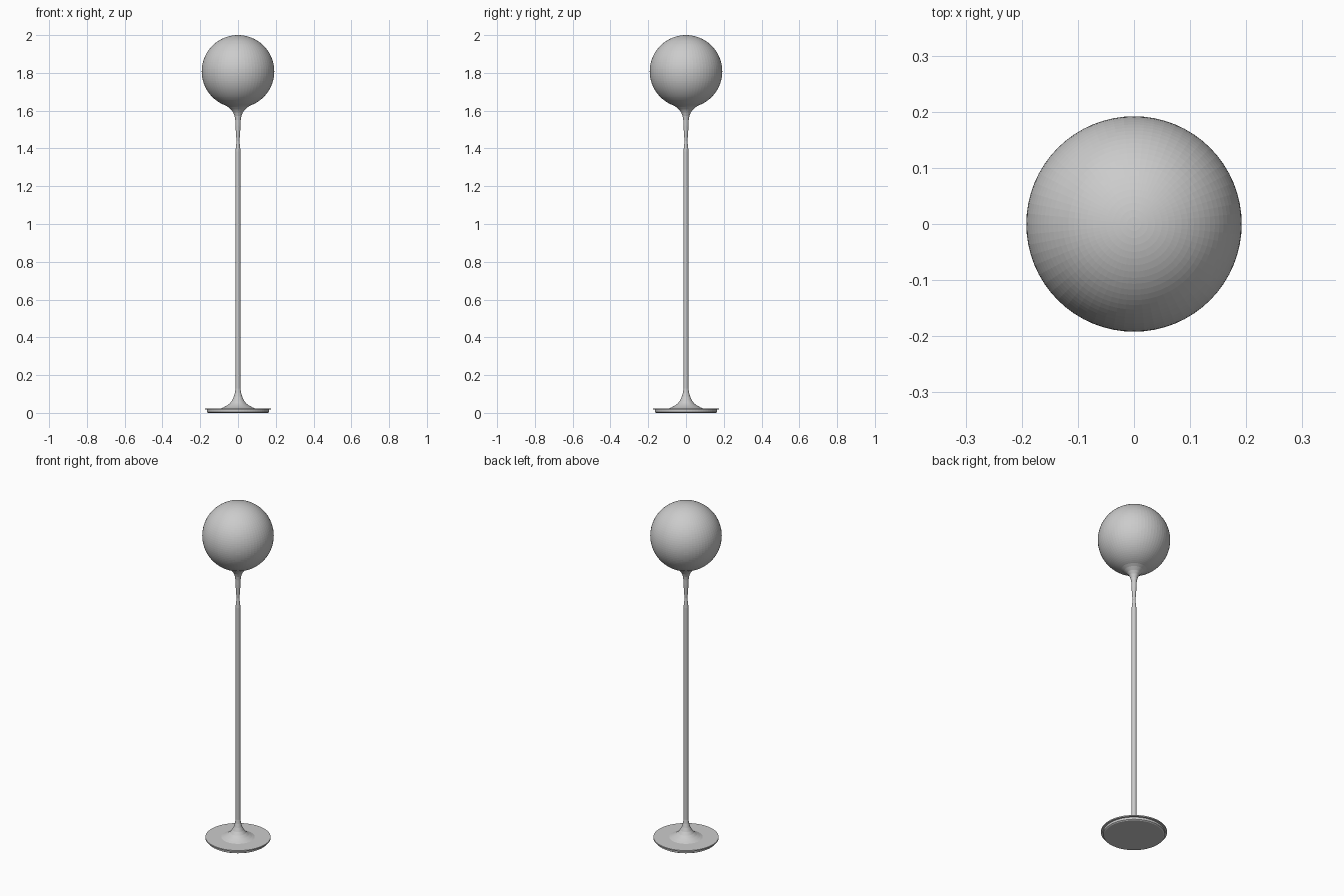
import bpy, bmesh, math

cube = bpy.data.objects.get("Cube")
if cube:
    bpy.data.objects.remove(cube, do_unlink=True)

SEGMENTS = 64

grey = bpy.data.materials.new("plain grey")
grey.use_nodes = True
colour = (0.6, 0.6, 0.6, 1)
grey.diffuse_color = colour
grey.node_tree.nodes["Principled BSDF"].inputs["Base Color"].default_value = colour


def finish(name, bm):
    bmesh.ops.recalc_face_normals(bm, faces=bm.faces)
    mesh = bpy.data.meshes.new(name)
    bm.to_mesh(mesh)
    bm.free()
    mesh.materials.append(grey)
    obj = bpy.data.objects.new(name, mesh)
    bpy.context.collection.objects.link(obj)
    return obj


def lathe(name, profile):
    """Spin (radius, height) points around the vertical axis."""
    bm = bmesh.new()
    verts = [bm.verts.new((r, 0, z)) for r, z in profile]
    edges = [bm.edges.new(pair) for pair in zip(verts, verts[1:])]
    bmesh.ops.spin(bm, geom=verts + edges, cent=(0, 0, 0), axis=(0, 0, 1),
                   angle=math.tau, steps=SEGMENTS, use_merge=True)
    bmesh.ops.remove_doubles(bm, verts=bm.verts, dist=0.0001)
    return finish(name, bm)


# Foot: recessed underside disc with a thin wider plate on top
lathe("foot_disc", [(0, 0), (0.158, 0), (0.164, 0.004), (0.164, 0.018), (0, 0.018)])
lathe("foot_plate", [(0, 0.017), (0.175, 0.017), (0.175, 0.024), (0, 0.024)])

# Trumpet flare rising from the foot into the pole
lathe("foot_flare", [(0.092, 0.023), (0.075, 0.03), (0.058, 0.039), (0.043, 0.051),
                     (0.031, 0.067), (0.022, 0.087), (0.016, 0.108), (0.013, 0.13)])

# Pole with a pinched neck at its top
lathe("pole", [(0.013, 0.12), (0.013, 1.385), (0.0115, 1.405),
               (0.009, 1.425), (0.0075, 1.44)])

# Tapered stem opening into the cup under the globe
lathe("globe_cup", [(0.0075, 1.44), (0.009, 1.455), (0.011, 1.48), (0.0135, 1.52),
                    (0.0145, 1.55), (0.018, 1.572), (0.025, 1.59), (0.036, 1.605),
                    (0.052, 1.619), (0.072, 1.631), (0.096, 1.643)])

# Globe
bm = bmesh.new()
bmesh.ops.create_uvsphere(bm, u_segments=SEGMENTS, v_segments=48, radius=0.192)
bmesh.ops.translate(bm, verts=bm.verts, vec=(0, 0, 1.808))
finish("globe", bm)
